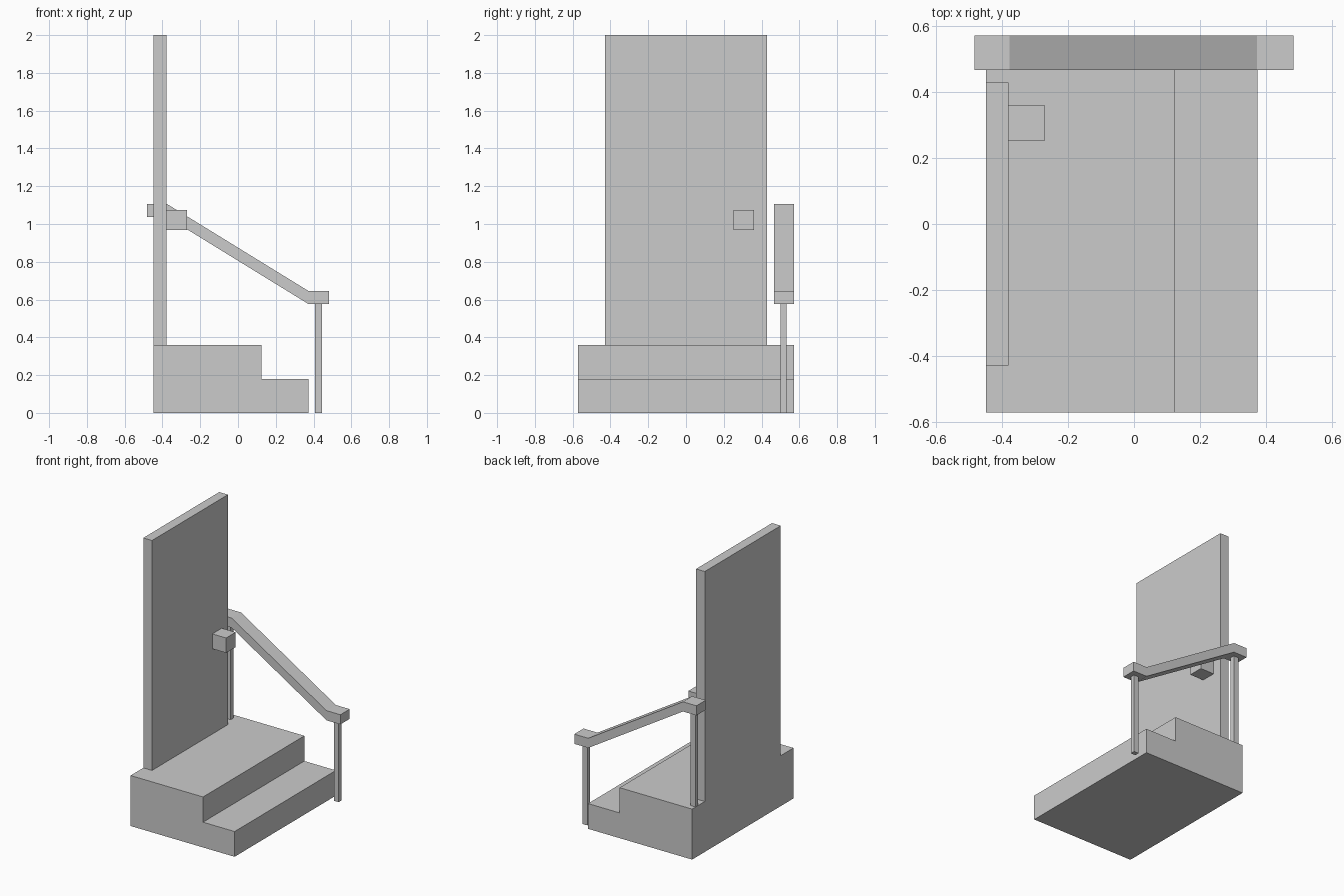
import bpy

if "Cube" in bpy.data.objects:
    bpy.data.objects.remove(bpy.data.objects["Cube"])


def extrude_profile(name, points, y0, y1):
    """Prism from an (x, z) outline listed counter-clockwise seen from the front."""
    n = len(points)
    verts = [(x, y, z) for y in (y0, y1) for x, z in points]
    faces = [tuple(range(n)), tuple(reversed(range(n, 2 * n)))]
    faces += [(i, i + n, (i + 1) % n + n, (i + 1) % n) for i in range(n)]
    mesh = bpy.data.meshes.new(name)
    mesh.from_pydata(verts, [], faces)
    obj = bpy.data.objects.new(name, mesh)
    bpy.context.collection.objects.link(obj)
    return obj


def box(name, x0, x1, y0, y1, z0, z1):
    return extrude_profile(name, [(x0, z0), (x1, z0), (x1, z1), (x0, z1)], y0, y1)


# Two-tread stoop
STEP = 0.36
extrude_profile("steps", [(-0.448, 0), (0.373, 0), (0.373, STEP / 2), (0.124, STEP / 2),
                          (0.124, STEP), (-0.448, STEP)], -0.571, 0.571)

# Door slab and square knob
box("door", -0.448, -0.379, -0.428, 0.428, STEP, 2.0)
box("door_knob", -0.379, -0.27, 0.252, 0.359, 0.968, 1.074)

# Handrail: level ends joined by a sloping run, constant vertical thickness
lower = [(-0.482, 1.037), (-0.376, 1.037), (0.372, 0.577), (0.482, 0.577)]
upper = [(x, z + 0.069) for x, z in reversed(lower)]
extrude_profile("handrail", lower + upper, 0.466, 0.571)

# Rail posts, one on the landing and one on the ground
for name, x, z0, z1 in (("upper_post", -0.426, STEP, 1.037), ("lower_post", 0.426, 0, 0.577)):
    box(name, x - 0.019, x + 0.019, 0.499, 0.531, z0, z1)
